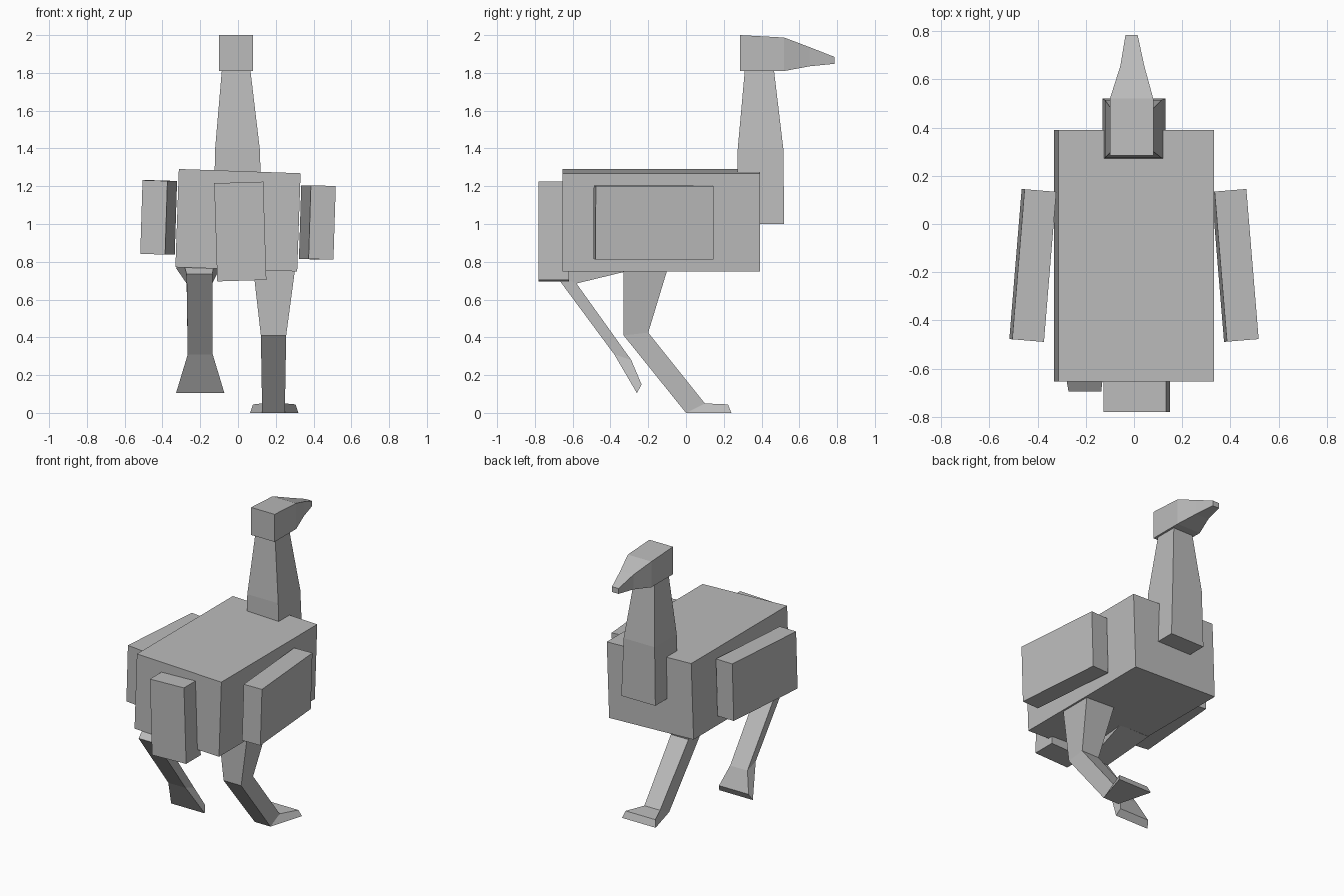
import bpy
import bmesh
from math import radians

cube = bpy.data.objects.get("Cube")
if cube:
    bpy.data.objects.remove(cube, do_unlink=True)

GREY = (0.5, 0.5, 0.5, 1)
mat = bpy.data.materials.new("plain grey")
mat.use_nodes = True
mat.diffuse_color = GREY
mat.node_tree.nodes["Principled BSDF"].inputs["Base Color"].default_value = GREY


def finish(bm, name):
    bmesh.ops.recalc_face_normals(bm, faces=bm.faces)
    mesh = bpy.data.meshes.new(name)
    bm.to_mesh(mesh)
    bm.free()
    mesh.materials.append(mat)
    obj = bpy.data.objects.new(name, mesh)
    bpy.context.collection.objects.link(obj)
    return obj


def box(name, centre, size, roll=0, yaw=0):
    bm = bmesh.new()
    bmesh.ops.create_cube(bm, size=1)
    bmesh.ops.scale(bm, vec=size, verts=bm.verts)
    obj = finish(bm, name)
    obj.location = centre
    obj.rotation_euler = (0, radians(roll), radians(yaw))
    return obj


def loft(name, sections):
    """Skin four-cornered sections: centre x, then two edges of (y, z, half width)."""
    bm = bmesh.new()
    rings = []
    for cx, (ya, za, wa), (yb, zb, wb) in sections:
        corners = ((cx - wa, ya, za), (cx + wa, ya, za),
                   (cx + wb, yb, zb), (cx - wb, yb, zb))
        rings.append([bm.verts.new(c) for c in corners])
    for a, b in zip(rings, rings[1:]):
        for i in range(4):
            j = (i + 1) % 4
            bm.faces.new((a[i], a[j], b[j], b[i]))
    bm.faces.new(rings[0])
    bm.faces.new(rings[-1])
    return finish(bm, name)


# Body, tail and wings, each slightly tilted
box("body", (0, -0.132, 1.02), (0.645, 1.045, 0.52), roll=2)
box("tail", (0.012, -0.70, 0.96), (0.26, 0.16, 0.52), roll=-1.8)
for name, side, z in (("left_wing", 1, 1.008), ("right_wing", -1, 1.035)):
    box(name, (0.42 * side, -0.172, z), (0.132, 0.625, 0.39), 1.8, 4.7 * side)

# Neck, bottom to top
loft("neck", [
    (0, (0.27, 1.0, 0.13), (0.52, 1.0, 0.13)),
    (-0.003, (0.274, 1.4, 0.118), (0.515, 1.4, 0.118)),
    (-0.01, (0.312, 1.82, 0.075), (0.465, 1.82, 0.075)),
])

# Head tapering into the beak
loft("head", [
    (-0.01, (0.285, 1.81, 0.09), (0.285, 2.0, 0.09)),
    (-0.01, (0.52, 1.81, 0.09), (0.52, 1.987, 0.09)),
    (-0.007, (0.655, 1.835, 0.05), (0.655, 1.936, 0.05)),
    (-0.01, (0.785, 1.848, 0.025), (0.785, 1.885, 0.025)),
])

# Standing leg: hip, knee, ankle, toe
loft("left_leg", [
    (0.192, (-0.33, 0.82, 0.118), (-0.08, 0.82, 0.118)),
    (0.188, (-0.33, 0.41, 0.067), (-0.20, 0.425, 0.067)),
    (0.188, (0, 0, 0.06), (0.10, 0.05, 0.06)),
    (0.192, (0.24, 0, 0.128), (0.222, 0.045, 0.113)),
])

# Raised leg: hip, knee, ankle, toe
loft("right_leg", [
    (-0.212, (-0.40, 0.92, 0.11), (-0.25, 0.765, 0.115)),
    (-0.204, (-0.695, 0.735, 0.068), (-0.58, 0.685, 0.068)),
    (-0.20, (-0.38, 0.31, 0.066), (-0.29, 0.28, 0.066)),
    (-0.20, (-0.26, 0.105, 0.128), (-0.235, 0.15, 0.113)),
])
